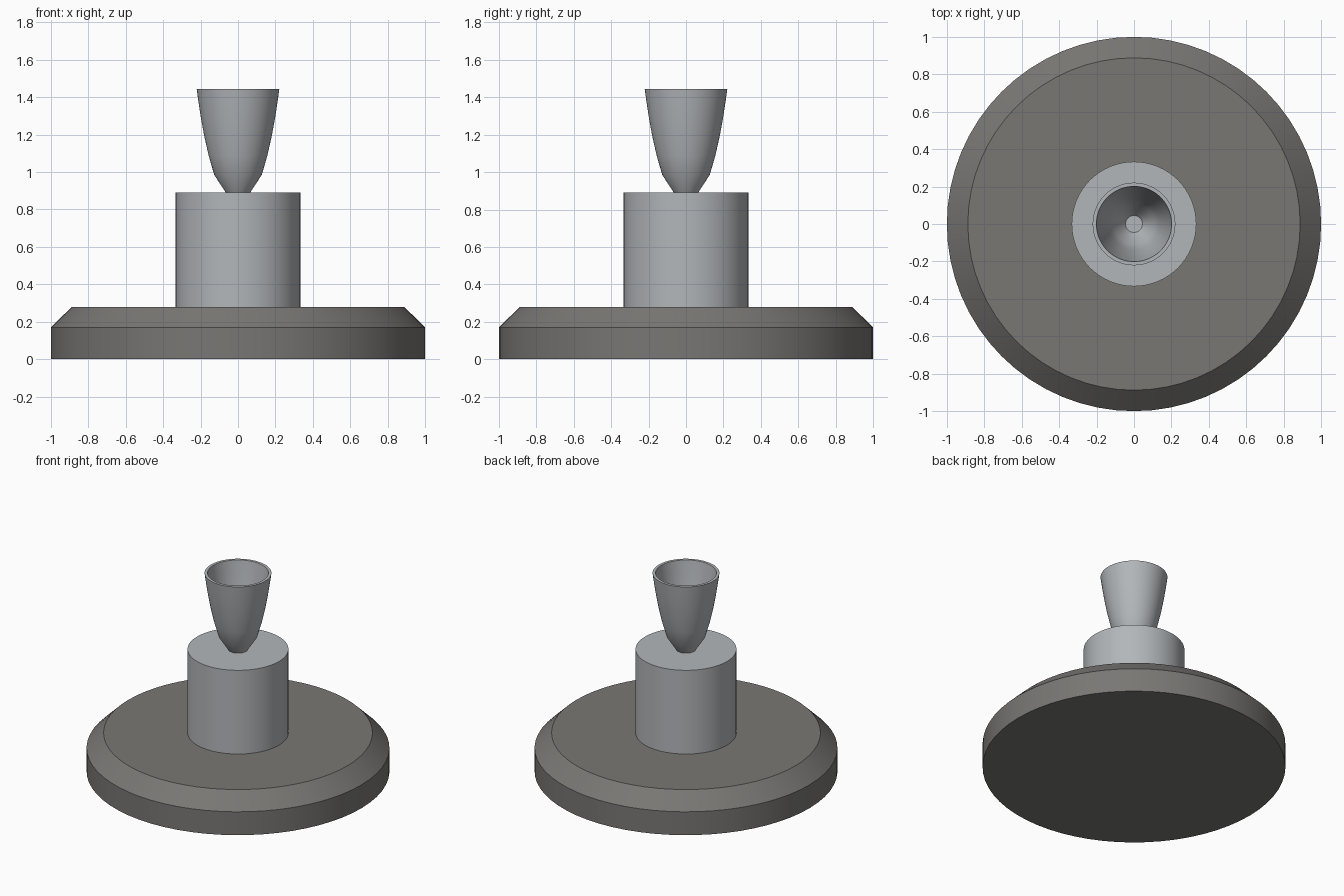
import bpy, bmesh, math

cube = bpy.data.objects.get("Cube")
if cube:
    bpy.data.objects.remove(cube, do_unlink=True)


def material(name, color):
    mat = bpy.data.materials.new(name)
    mat.use_nodes = True
    mat.diffuse_color = color
    mat.node_tree.nodes["Principled BSDF"].inputs["Base Color"].default_value = color
    return mat


def lathe(name, profile, mat, segments=64, angle=30):
    """Spin a closed (radius, height) profile around z; radius 0 lies on the axis."""
    bm = bmesh.new()
    verts = [bm.verts.new((r, 0, z)) for r, z in profile]
    edges = [bm.edges.new(pair) for pair in zip(verts, verts[1:])]
    bmesh.ops.spin(bm, geom=verts + edges, cent=(0, 0, 0), axis=(0, 0, 1),
                   angle=math.tau, steps=segments)
    bmesh.ops.remove_doubles(bm, verts=bm.verts, dist=0.0005)
    bmesh.ops.recalc_face_normals(bm, faces=bm.faces)
    mesh = bpy.data.meshes.new(name)
    bm.to_mesh(mesh)
    bm.free()
    mesh.materials.append(mat)
    obj = bpy.data.objects.new(name, mesh)
    bpy.context.collection.objects.link(obj)
    bpy.ops.object.select_all(action="DESELECT")
    obj.select_set(True)
    bpy.context.view_layer.objects.active = obj
    bpy.ops.object.shade_smooth_by_angle(angle=math.radians(angle))
    return obj


dark_grey = material("warm dark grey", (0.19, 0.185, 0.175, 1))
light_grey = material("cool light grey", (0.45, 0.47, 0.49, 1))

# Wide disc with a chamfered upper rim
lathe("base_disc", [(0, 0), (1, 0), (1, 0.17), (0.888, 0.28), (0, 0.28)], dark_grey)

# Central drum
lathe("drum", [(0, 0.28), (0.333, 0.28), (0.333, 0.89), (0, 0.89)], light_grey)

# Hollow bell nozzle: outer wall up to the rim, then down the inside
outer = [(0.065, 0.89), (0.127, 0.985), (0.156, 1.085), (0.18, 1.19),
         (0.199, 1.295), (0.212, 1.38), (0.221, 1.445)]
wall = 0.02
inner = [(r - wall, z) for r, z in reversed(outer)]
inner[-1] = (0.045, 0.9)
lathe("bell_nozzle", [(0, 0.89)] + outer + inner + [(0, 0.9)], light_grey, angle=40)
